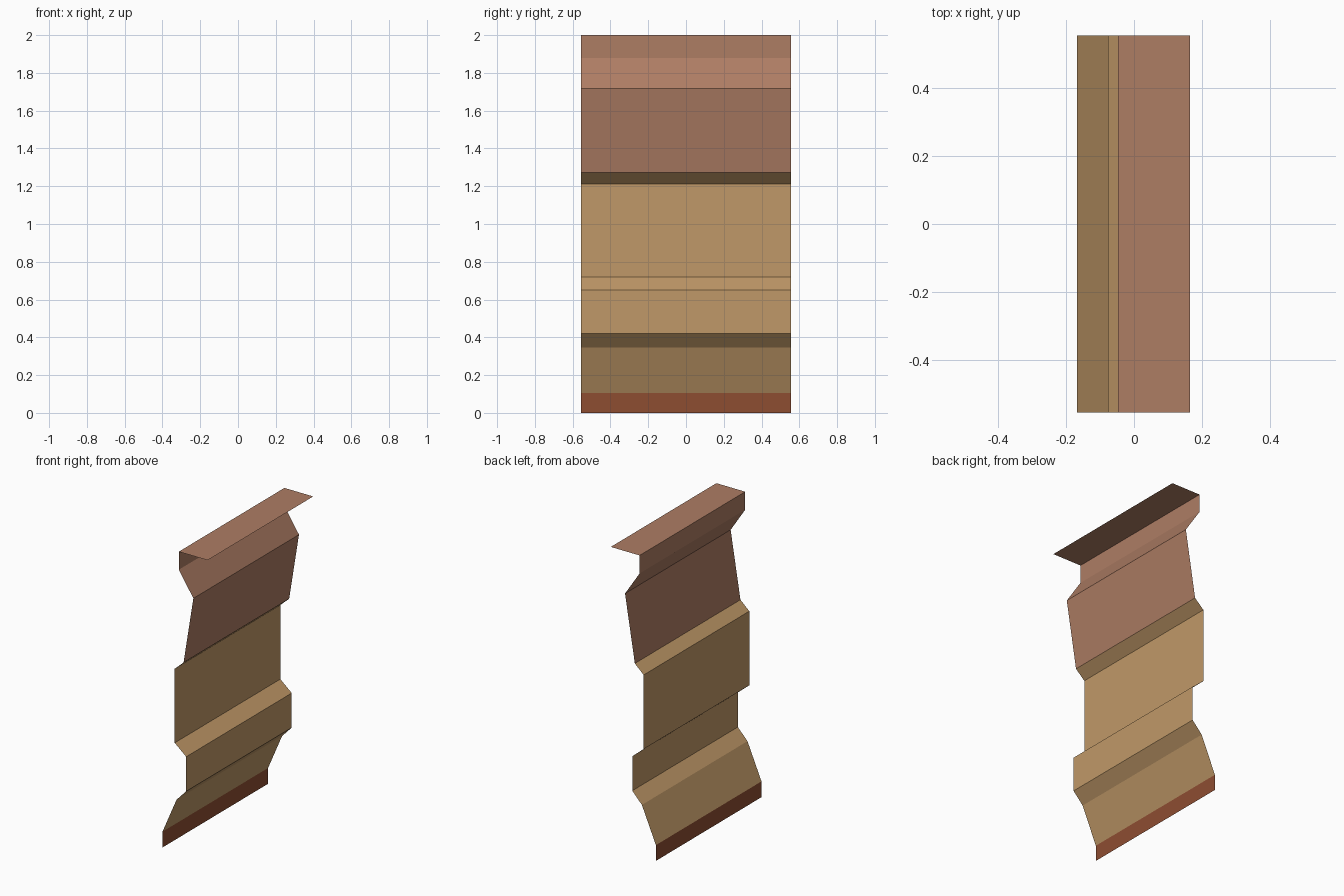
import bpy
import bmesh

if "Cube" in bpy.data.objects:
    bpy.data.objects.remove(bpy.data.objects["Cube"])

HALF_WIDTH = 0.555

# Folded sheet profile (x, z), from the bottom edge up to the top lip
PROFILE = [
    (-0.167, 0.0), (-0.167, 0.105), (-0.064, 0.345), (0.007, 0.42),
    (0.007, 0.65), (-0.077, 0.72), (-0.077, 1.213), (-0.012, 1.272),
    (0.06, 1.718), (-0.047, 1.88), (-0.047, 2.0), (0.165, 2.0),
]


def make_material(name, rgb):
    mat = bpy.data.materials.new(name)
    mat.diffuse_color = (*rgb, 1.0)
    mat.use_nodes = True
    mat.node_tree.nodes["Principled BSDF"].inputs["Base Color"].default_value = mat.diffuse_color
    return mat


materials = [
    make_material("rust_red", (0.270, 0.074, 0.031)),
    make_material("tan", (0.530, 0.318, 0.138)),
    make_material("dusty_brown", (0.423, 0.205, 0.127)),
]

# Sweep the profile across the width as a single open sheet
bm = bmesh.new()
rows = [[bm.verts.new((x, y, z)) for y in (-HALF_WIDTH, HALF_WIDTH)]
        for x, z in PROFILE]
for (a, b), (c, d) in zip(rows, rows[1:]):
    face = bm.faces.new((a, b, d, c))
    # Colour by height: red base strip, tan middle, brown top
    height = face.calc_center_median().z
    face.material_index = 0 if height < 0.1 else 1 if height < 1.27 else 2

mesh = bpy.data.meshes.new("folded_panel")
bm.to_mesh(mesh)
bm.free()
for mat in materials:
    mesh.materials.append(mat)
panel = bpy.data.objects.new("folded_panel", mesh)
bpy.context.collection.objects.link(panel)
